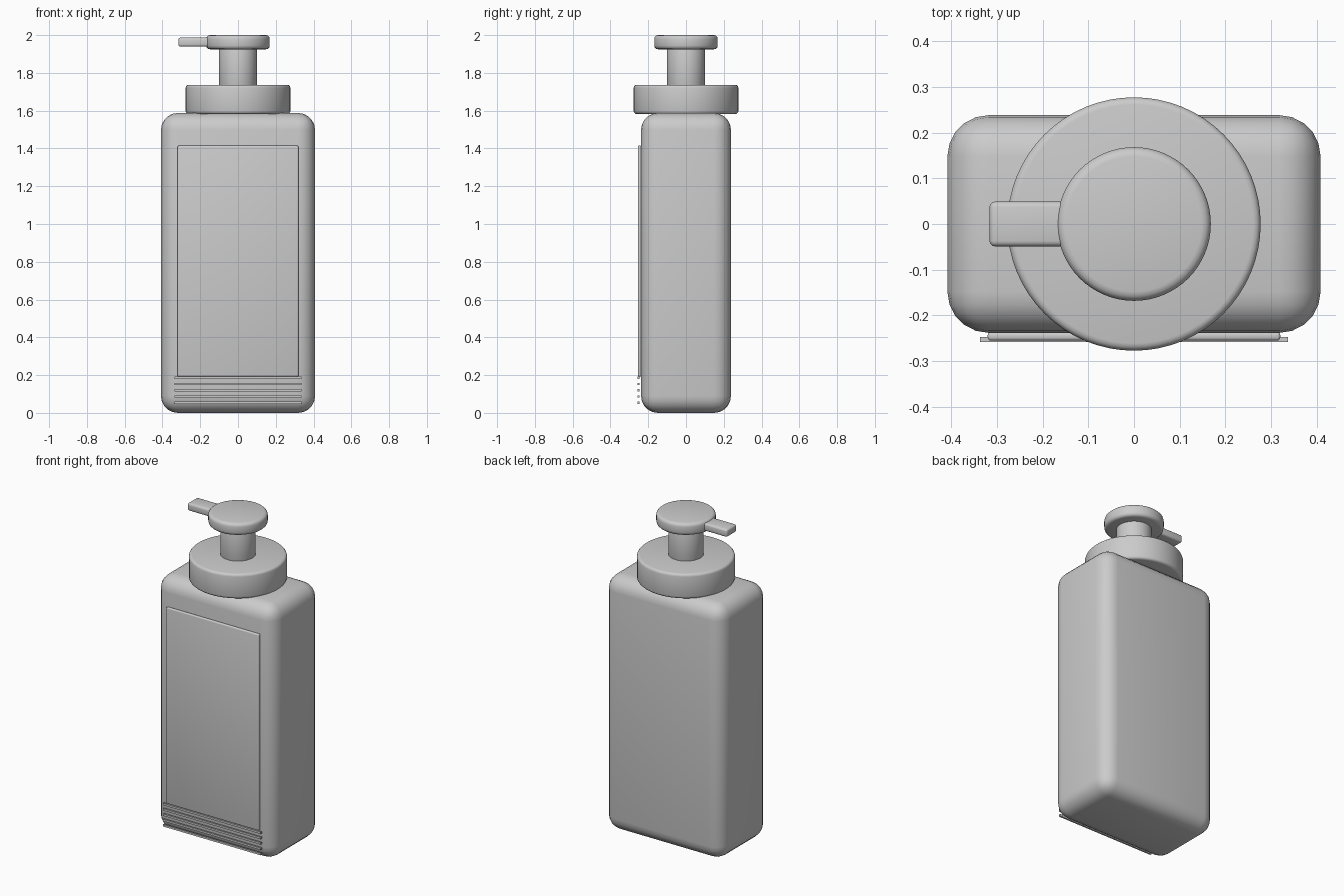
import bpy, math

if "Cube" in bpy.data.objects:
    bpy.data.objects.remove(bpy.data.objects["Cube"])


def finish(ob, name, bevel, segments):
    ob.name = name
    if bevel:
        m = ob.modifiers.new("Bevel", 'BEVEL')
        m.width = bevel
        m.segments = segments
        m.limit_method = 'ANGLE'
        m.angle_limit = math.radians(40)
        bpy.ops.object.modifier_apply(modifier=m.name)
        bpy.ops.object.shade_smooth_by_angle(angle=math.radians(35))
    return ob


def box(name, x, y, z, bevel=0, segments=3):
    # x, y, z are (min, max) ranges
    bpy.ops.mesh.primitive_cube_add(size=1, location=[(a + b) / 2 for a, b in (x, y, z)])
    ob = bpy.context.object
    ob.scale = [b - a for a, b in (x, y, z)]
    bpy.ops.object.transform_apply(location=False, rotation=False, scale=True)
    return finish(ob, name, bevel, segments)


def disc(name, radius, z0, z1, bevel, segments=3):
    bpy.ops.mesh.primitive_cylinder_add(vertices=64, radius=radius, depth=z1 - z0,
                                        location=(0, 0, (z0 + z1) / 2))
    return finish(bpy.context.object, name, bevel, segments)


# Bottle with generously rounded edges
box("bottle_body", (-0.408, 0.408), (-0.238, 0.238), (0, 1.588), 0.09, 5)

# Pump: collar, stem, press head and spout
disc("pump_collar", 0.277, 1.582, 1.737, 0.016)
disc("pump_stem", 0.1, 1.70, 1.95, 0.005, 2)
disc("pump_head", 0.168, 1.925, 2.0, 0.02)
box("pump_spout", (-0.316, -0.08), (-0.049, 0.049), (1.939, 1.987), 0.012)

# Raised front label panel
box("label_panel", (-0.32, 0.32), (-0.255, -0.236), (0.193, 1.415), 0.007)

# Thin ribs below the label
for i in range(5):
    z = 0.053 + i * 0.0332
    box(f"grip_rib_{i + 1}", (-0.337, 0.337), (-0.258, -0.247), (z - 0.006, z + 0.006))
